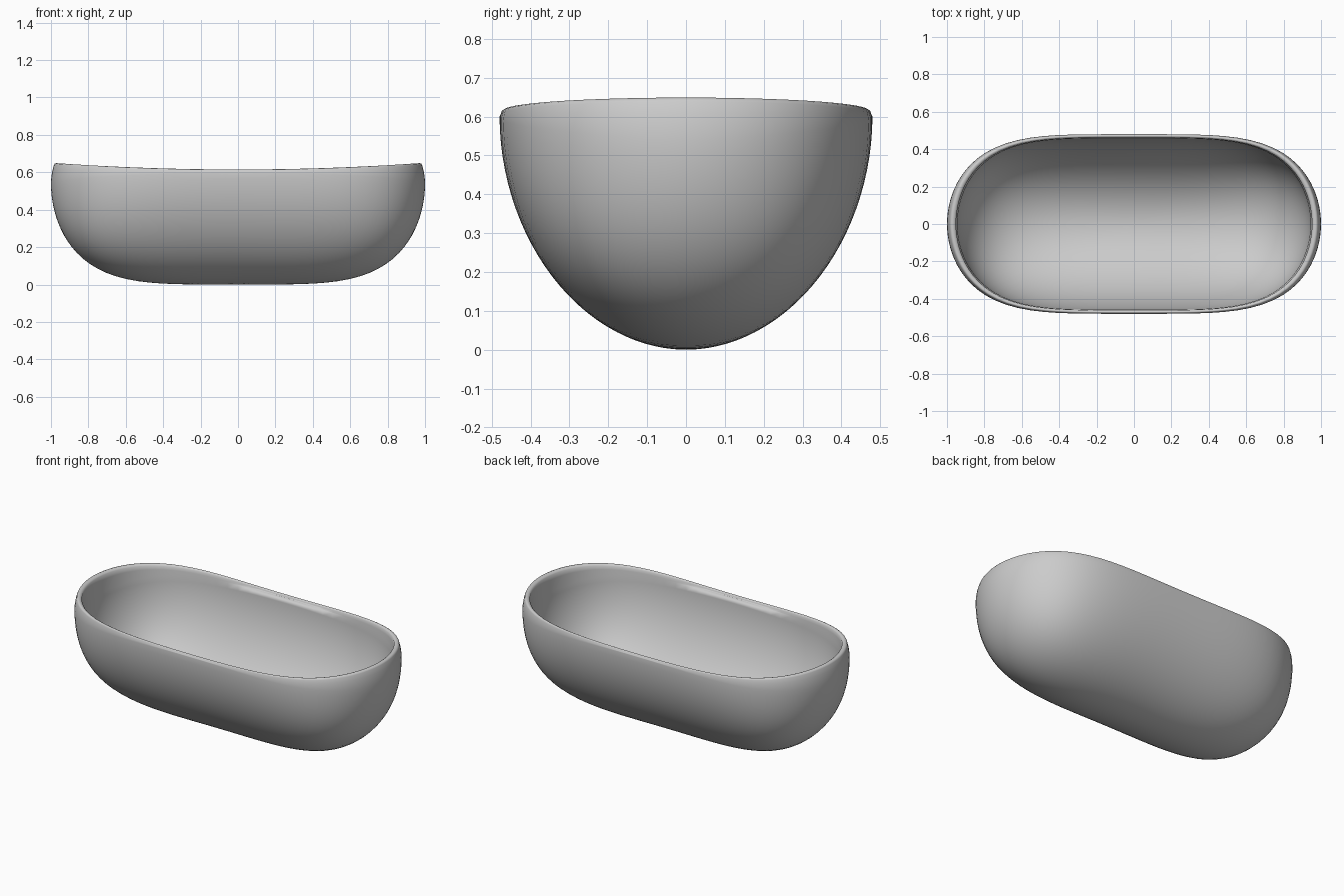
import bpy, bmesh, math

if "Cube" in bpy.data.objects:
    bpy.data.objects.remove(bpy.data.objects["Cube"])

SEG, RINGS = 96, 28      # around, and from base to widest line
HALF_W = 0.48


def widest_z(a):
    # height of the widest line: lower at the ends than at the sides
    return 0.60 - 0.06 * math.cos(a) ** 2


def reach(a, u):
    # distance along a direction to the superellipsoid hull, full at the corners
    cx, cy, cz = abs(math.cos(a) * math.sin(u)), abs(math.sin(a) * math.sin(u)), abs(math.cos(u))
    lo, hi = 0.9, 1.6
    for _ in range(26):
        k = (lo + hi) / 2
        x, y, z = (k * cx) ** 4.4, (k * cy) ** 1.95, (k * cz) ** 1.95
        if x + y + z - x * y * z > 1:
            hi = k
        else:
            lo = k
    return lo


def hull(a, u):
    k, zc = reach(a, u), widest_z(a)
    return (k * math.cos(a) * math.sin(u),
            HALF_W * k * math.sin(a) * math.sin(u),
            zc - zc * k * math.cos(u))


def upper(a, t, drop, s=1.0):
    # wall above the widest line, drawn in slightly towards the rim
    x, y, _ = hull(a, math.pi / 2)
    zc = widest_z(a)
    top = 0.615 + 0.034 * x * x - drop
    f = s * (1 - (0.006 + 0.010 * math.cos(a) ** 2) * t * t)
    return (x * f, y * f, zc + (top - zc) * t)


def inner(p):
    # inside skin: thicker at the ends, thin at the base
    return (p[0] * 0.944, p[1] * 0.954, 0.60 - (0.60 - p[2]) * 0.975)


angles = [2 * math.pi * i / SEG for i in range(SEG)]
us = [math.pi / 2 * j / RINGS for j in range(1, RINGS + 1)]

# outer skin, rounded lip, inner skin
rings = [[hull(a, u) for a in angles] for u in us]
rings += [[upper(a, t, 0.010) for a in angles] for t in (0.35, 0.7)]
for s, drop in ((1.0, 0.010), (0.996, 0.003), (0.987, 0.0), (0.976, 0.003),
                (0.967, 0.010), (0.962, 0.022)):
    t = 1.0 if drop < 0.02 else 0.8
    rings.append([upper(a, t, drop, s) for a in angles])
rings += [[inner(hull(a, u)) for a in angles] for u in reversed(us)]

bm = bmesh.new()
loops = [[bm.verts.new(p) for p in r] for r in rings]
for lower, higher in zip(loops, loops[1:]):
    for i in range(SEG):
        j = (i + 1) % SEG
        bm.faces.new((lower[i], lower[j], higher[j], higher[i]))
# close the base outside and inside
for ring, z in ((loops[0], 0.0), (loops[-1], 0.60 * 0.025)):
    c = bm.verts.new((0, 0, z))
    for i in range(SEG):
        bm.faces.new((ring[i], ring[(i + 1) % SEG], c))
bmesh.ops.recalc_face_normals(bm, faces=bm.faces[:])
for f in bm.faces:
    f.smooth = True
mesh = bpy.data.meshes.new("bathtub_shell")
bm.to_mesh(mesh)
bm.free()
tub = bpy.data.objects.new("bathtub_shell", mesh)
bpy.context.collection.objects.link(tub)
